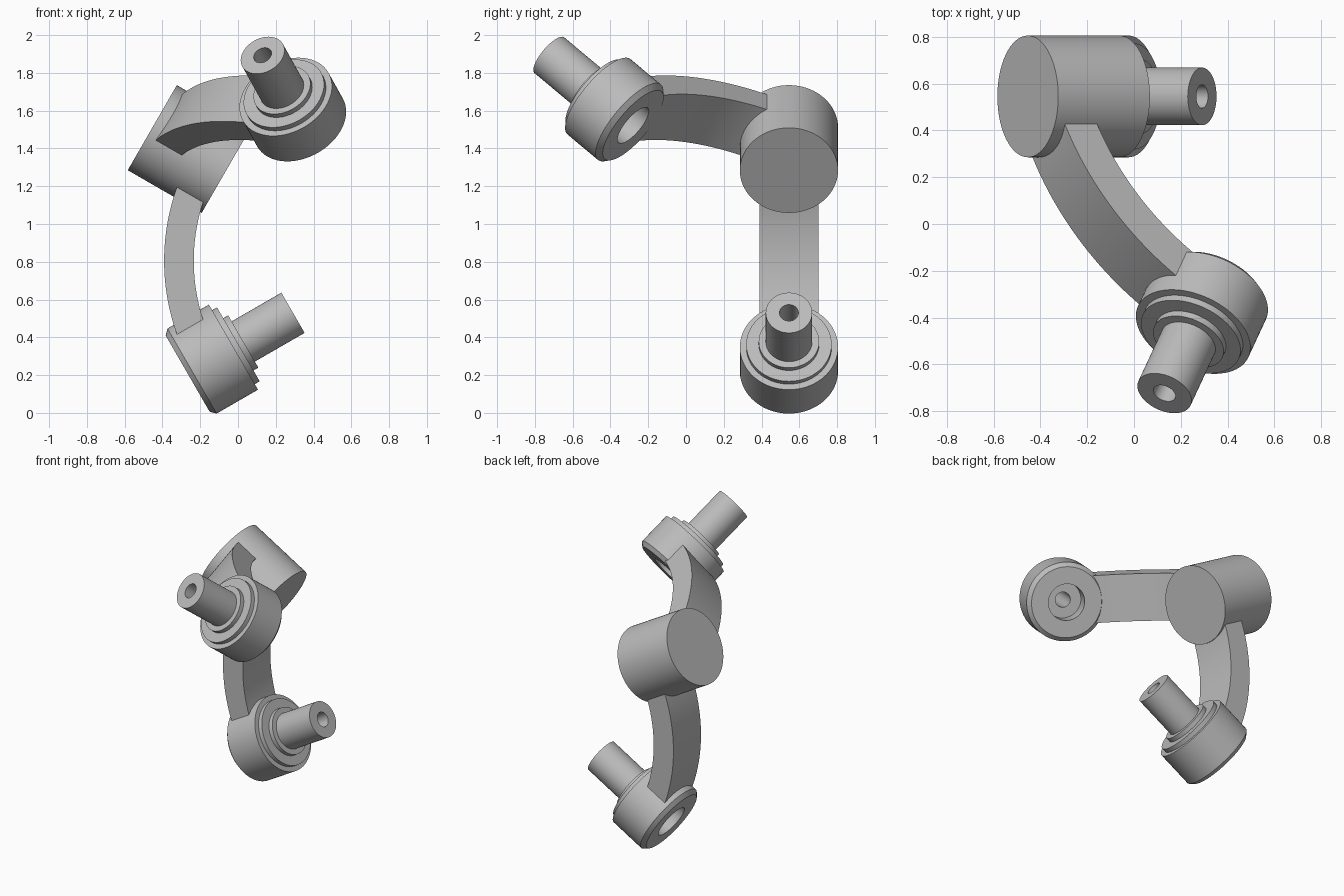
import bpy, bmesh, math
from mathutils import Vector

cube = bpy.data.objects.get("Cube")
if cube:
    bpy.data.objects.remove(cube, do_unlink=True)

# Single plain grey
grey = bpy.data.materials.new("plain_grey")
grey.use_nodes = True
grey.diffuse_color = (0.5, 0.5, 0.5, 1)
grey.node_tree.nodes["Principled BSDF"].inputs["Base Color"].default_value = (0.5, 0.5, 0.5, 1)


def finish(name, bm):
    bmesh.ops.recalc_face_normals(bm, faces=bm.faces)
    mesh = bpy.data.meshes.new(name)
    bm.to_mesh(mesh)
    bm.free()
    obj = bpy.data.objects.new(name, mesh)
    bpy.context.collection.objects.link(obj)
    mesh.materials.append(grey)
    bpy.ops.object.select_all(action='DESELECT')
    obj.select_set(True)
    bpy.context.view_layer.objects.active = obj
    bpy.ops.object.shade_smooth_by_angle(angle=math.radians(25))
    return obj


def lathe(name, profile, origin, axis, closed, steps=72):
    """Revolve (radius, height) points around an axis through origin."""
    bm = bmesh.new()
    verts = [bm.verts.new((r, 0, h)) for r, h in profile]
    pairs = list(zip(verts, verts[1:]))
    if closed:
        pairs.append((verts[-1], verts[0]))
    edges = [bm.edges.new(p) for p in pairs]
    bmesh.ops.spin(bm, geom=verts + edges, cent=(0, 0, 0), axis=(0, 0, 1),
                   angle=math.tau, steps=steps)
    bmesh.ops.remove_doubles(bm, verts=bm.verts, dist=1e-5)
    obj = finish(name, bm)
    obj.rotation_euler = axis.to_track_quat('Z', 'Y').to_euler()
    obj.location = origin


def joint(name, shoulder, axis, length):
    """Stepped hub with a bored shaft; heights are measured from the hub shoulder."""
    bore, recess, tip = 0.05, 0.12, 0.364
    floor = 0.12 - length
    profile = [(bore, tip), (0.123, tip), (0.123, 0.06), (0.16, 0.06), (0.16, 0.03),
               (0.226, 0.03), (0.226, 0), (0.26, 0), (0.26, 0.027 - length),
               (0.233, -length), (recess, -length), (recess, floor), (bore, floor)]
    lathe(name, profile, shoulder, axis, True)


def curved_arm(name, centre, e, w, radius, start, end, thick=0.157, width=0.312, steps=28):
    """Rectangular bar swept along an arc in the plane of e and w."""
    side = e.cross(w).normalized()
    bm = bmesh.new()
    rings = []
    for i in range(steps + 1):
        a = math.radians(start + (end - start) * i / steps)
        out = w * math.sin(a) - e * math.cos(a)
        rings.append([bm.verts.new(centre + out * (radius + thick / 2 * s) + side * (width / 2 * t))
                      for s, t in ((-1, -1), (1, -1), (1, 1), (-1, 1))])
    for a, b in zip(rings, rings[1:]):
        for k in range(4):
            j = (k + 1) % 4
            bm.faces.new((a[k], a[j], b[j], b[k]))
    bm.faces.new(rings[0])
    bm.faces.new(rings[-1])
    finish(name, bm)


# Elbow frame: its axis, and the direction in which each arm leaves it
c30, s30 = math.cos(math.pi / 6), 0.5
elbow = Vector((-0.258, 0.545, 1.397))
e = Vector((c30, 0, -s30))
up = Vector((s30, 0, c30))
swing = math.radians(26.2)
w_upper = up * math.sin(swing) - Vector((0, 1, 0)) * math.cos(swing)

# Elbow drum
half = 0.226
lathe("elbow_drum", [(0, -half), (0.26, -half), (0.26, half), (0, half)], elbow, e, False)

# Lower arm and joint, with the shaft pointing towards the arc centre
lower_centre = elbow + e * 1.184
curved_arm("lower_arm", lower_centre, e, -up, 1.08, 9.5, 50.5)
lower_axis = Vector((c30, 0, s30))
joint("lower_joint", lower_centre - lower_axis * 0.914, lower_axis, 0.28)

# Upper arm and joint, with the shaft pointing away from the arc centre
upper_centre = elbow + e * 1.13
curved_arm("upper_arm", upper_centre, e, w_upper, 1.245, 8.5, 45)
bend = math.radians(53.6)
upper_axis = w_upper * math.sin(bend) - e * math.cos(bend)
joint("upper_joint", upper_centre + upper_axis * 1.392, upper_axis, 0.25)
